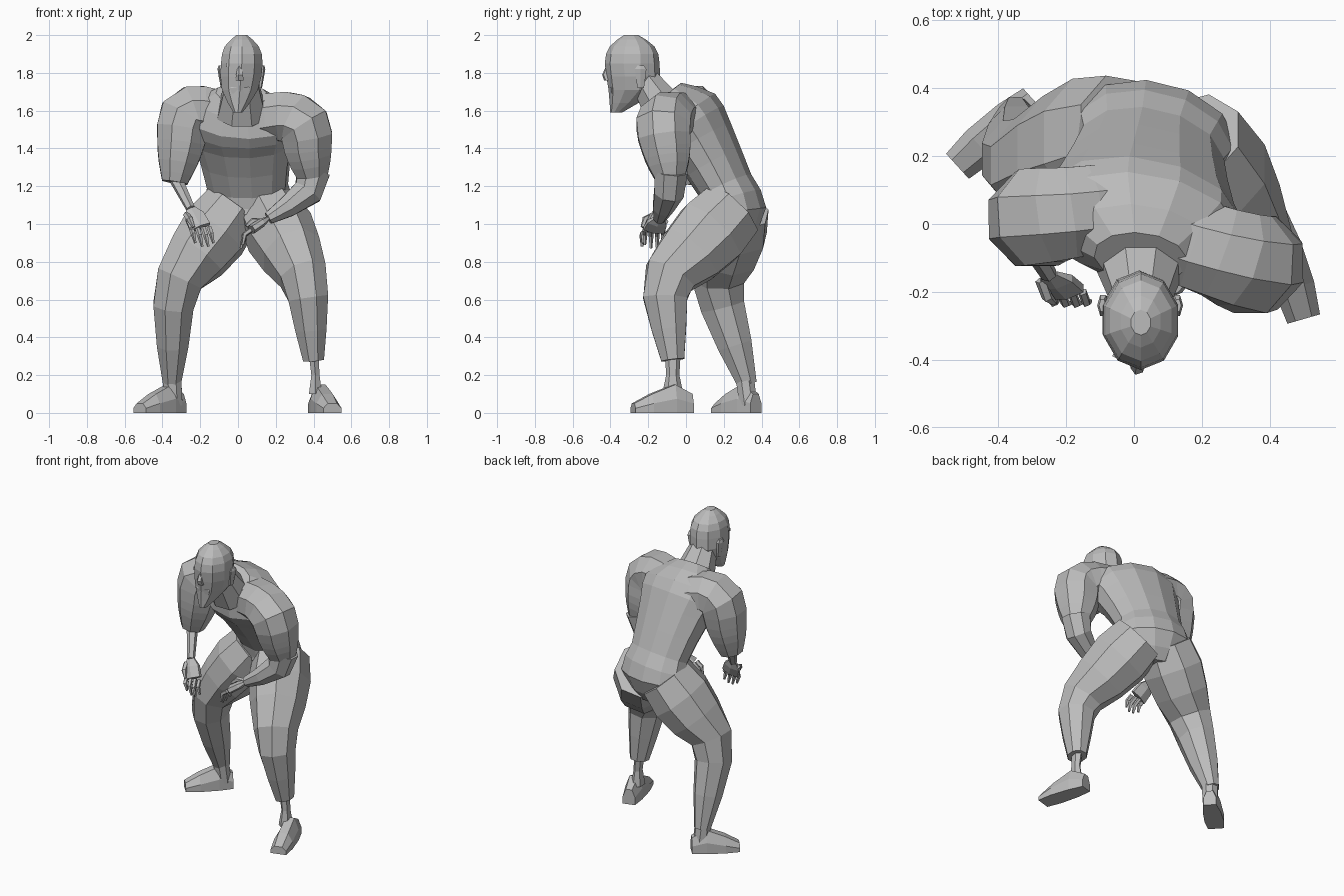
import bpy, bmesh, math
from mathutils import Vector

cube = bpy.data.objects.get("Cube")
if cube:
    bpy.data.objects.remove(cube, do_unlink=True)

grey = bpy.data.materials.new("plain_grey")
grey.use_nodes = True
colour = (0.5, 0.5, 0.5, 1)
grey.diffuse_color = colour
grey.node_tree.nodes["Principled BSDF"].inputs["Base Color"].default_value = colour

X, Y, Z = Vector((1, 0, 0)), Vector((0, 1, 0)), Vector((0, 0, 1))


def skin(name, loops):
    """Bridge equal-sized loops of points and cap both ends."""
    bm = bmesh.new()
    rows = [[bm.verts.new(point) for point in loop] for loop in loops]
    count = len(rows[0])
    for lower, upper in zip(rows, rows[1:]):
        for i in range(count):
            j = (i + 1) % count
            bm.faces.new((lower[i], lower[j], upper[j], upper[i]))
    bm.faces.new(rows[0])
    bm.faces.new(rows[-1])
    bmesh.ops.recalc_face_normals(bm, faces=bm.faces)
    mesh = bpy.data.meshes.new(name)
    bm.to_mesh(mesh)
    bm.free()
    mesh.materials.append(grey)
    bpy.context.collection.objects.link(bpy.data.objects.new(name, mesh))


def ring(point, radius):
    return Vector((*point, radius))


def refine(rings):
    """Add a smoothly interpolated ring between each pair."""
    result = [rings[0]]
    last = len(rings) - 1
    for i in range(last):
        near, far = rings[i], rings[i + 1]
        outer = rings[max(i - 1, 0)] + rings[min(i + 2, last)]
        result += [((near + far) * 9 - outer) / 16, far]
    return result


def loft(name, rings, side=X, sides=8, flat=1, axis=None):
    """Loft rings given as centre and radius; flat scales them across side."""
    centres = [r.to_3d() for r in rings]
    loops = []
    for k, centre in enumerate(centres):
        along = axis or centres[min(k + 1, len(rings) - 1)] - centres[max(k - 1, 0)]
        along = along.normalized()
        u = (side - along * side.dot(along)).normalized()
        v = along.cross(u) * flat
        angles = [math.tau * (i + 0.5) / sides for i in range(sides)]
        loops.append([centre + rings[k].w * (u * math.cos(a) + v * math.sin(a))
                      for a in angles])
    skin(name, loops)


def arm(name, root, shoulder, elbow):
    """Rounded shoulder and sleeve, narrowing at the elbow."""
    root, shoulder, elbow = Vector(root), Vector(shoulder), Vector(elbow)
    crown = root.lerp(shoulder, 0.55) + Z * 0.03
    rings = [ring(root, 0.14), ring(crown, 0.145), ring(shoulder, 0.155)]
    rings += [ring(shoulder.lerp(elbow, f), r)
              for f, r in ((0.4, 0.14), (0.7, 0.115), (1, 0.075))]
    loft(name, refine(rings), Y, flat=0.97)


def leg(name, hip, knee, ankle, cuff):
    """Heavy thigh, narrower knee and tapering calf."""
    hip, knee, ankle = Vector(hip), Vector(knee), Vector(ankle)
    rings = [ring(hip.lerp(knee, f), r)
             for f, r in ((0, 0.17), (0.3, 0.19), (0.6, 0.17), (0.9, 0.135))]
    rings += [ring(knee.lerp(ankle, f), r)
              for f, r in ((0.2, 0.115), (0.6, 0.09), (1, cuff))]
    loft(name, rings, flat=1.1)


def foot(name, heel, toe):
    """Flat-soled foot with a raised instep and low toe."""
    heel, toe = Vector(heel), Vector(toe)
    across = (toe - heel).cross(Z).normalized()
    outline = [(-1, 0), (1, 0), (1, 0.5), (0.5, 1), (-0.5, 1), (-1, 0.5)]
    stations = [(0, 0.04, 0.1), (0.3, 0.055, 0.15), (0.7, 0.06, 0.1), (1, 0.05, 0.05)]
    skin(name, [[heel.lerp(toe, f) + across * width * a + Z * height * b
                 for a, b in outline] for f, width, height in stations])


def hand(name, wrist, knuckles, tips, spread):
    """Flat palm, four bent fingers fanned along spread, and a thumb."""
    wrist, knuckles, tips = Vector(wrist), Vector(knuckles), Vector(tips)
    back = (knuckles - wrist).cross(spread).normalized()
    loft(name + "_palm", [ring(wrist, 0.03), ring(wrist.lerp(knuckles, 0.4), 0.06),
                          ring(knuckles, 0.065)], spread, 6, 0.4)

    def finger(label, base, tip, thick):
        middle = (base + tip) / 2 + back * 0.02
        loft(f"{name}_{label}", [ring(base, thick), ring(middle, thick),
                                 ring(tip, thick / 2)], spread, 5)

    for i, label in enumerate(("index", "middle", "ring", "little")):
        offset = spread * (i - 1.5) * 0.032
        reach = (0.9, 1.1, 1.1, 0.9)[i]
        base = knuckles + offset
        finger(label, base, base + (tips - knuckles) * reach, 0.014)
    thumb = wrist.lerp(knuckles, 0.3) - spread * 0.04
    finger("thumb", thumb, thumb + (knuckles - wrist) * 0.8 + back * 0.03, 0.017)


# Torso, hunched forward and turned slightly
torso = [(.05, .25, .92, .13), (.06, .255, 1.07, .25), (.05, .21, 1.2, .22),
         (.03, .08, 1.44, .27), (.02, -.01, 1.57, .3), (.02, -.1, 1.69, .14)]
loft("torso", refine([Vector(r) for r in torso]), X - Y / 4, 12, 0.66)
loft("neck", refine([ring((.02, -.1, 1.58), .14), ring((.02, -.23, 1.78), .085)]),
     flat=0.9)

# Head with a tapered beard
head = [(0, -.37, 1.59, .025), (.01, -.285, 1.71, .1), (.02, -.285, 1.85, .116),
        (.02, -.285, 1.94, .095), (.02, -.29, 2, .03)]
loft("head", refine([Vector(r) for r in head]), sides=10, flat=1.25, axis=Z)
face = Vector((0.01, -0.41, 1.79))
loft("nose", [ring(face + Z * 0.05, 0.012), ring(face - Y * 0.015, 0.02),
              ring(face - Z * 0.03, 0.025)], sides=5, axis=Z)
loft("moustache", [ring(face + Y * 0.03 - Z * drop, width)
                   for drop, width in ((0.05, 0.04), (0.07, 0.06), (0.1, 0.05))],
     sides=6, flat=0.5, axis=Z)
for label, way in (("left", X), ("right", -X)):
    brow = face + Z * 0.05
    loft(label + "_brow", [ring(brow + way * 0.01, 0.014),
                           ring(brow + way * 0.07 + Y * 0.03, 0.014)], Y, 4)
    ear = Vector((0.018, -0.24, 1.78)) + way * 0.105
    loft(label + "_ear", [ring(ear + Z * rise + way * rise / 10, width)
                          for rise, width in ((-0.06, 0.02), (0, 0.03), (0.04, 0.035), (0.06, 0.02))],
         Y, 6, 0.5, Z)

# Arms: the left forearm stays covered, the right one is bare
arm("left_arm", (.13, -.04, 1.56), (.35, -.12, 1.52), (.4, -.08, 1.22))
arm("right_sleeve", (-.08, .05, 1.57), (-.28, .02, 1.57), (-.335, -.01, 1.22))
left_wrist, right_wrist = (.16, -.14, 1.03), (-.25, -.15, 1.08)
loft("left_forearm", [ring((.4, -.08, 1.28), .095), ring((.37, -.09, 1.17), .085),
                      ring((.26, -.12, 1.09), .06), ring(left_wrist, .035)], Y)
loft("right_forearm", refine([ring((-.335, -.01, 1.25), .037),
                              ring(right_wrist, .025)]), sides=6)
hand("left_hand", left_wrist, (.07, -.17, .97), (.02, -.17, .88), -Y)
hand("right_hand", right_wrist, (-.2, -.2, .98), (-.175, -.23, .89), X)

# Legs in a wide stance, with a cuff and bare ankle on the left
leg("right_leg", (-.03, .26, 1.08), (-.34, .16, .67), (-.35, .325, .15), 0.05)
leg("left_leg", (.16, .24, 1.07), (.365, -.12, .69), (.4, -.07, .28), 0.06)
loft("right_ankle", [ring((-.35, .31, .2), .053), ring((-.34, .33, .04), .05)])
loft("left_ankle", [ring((.4, -.07, .32), .03), ring((.41, -.07, .2), .025),
                    ring((.41, -.07, .1), .04)], sides=6, flat=1.4)
foot("left_foot", (.41, .03, 0), (.5, -.28, 0))
foot("right_foot", (-.3, .37, 0), (-.52, .17, 0))
